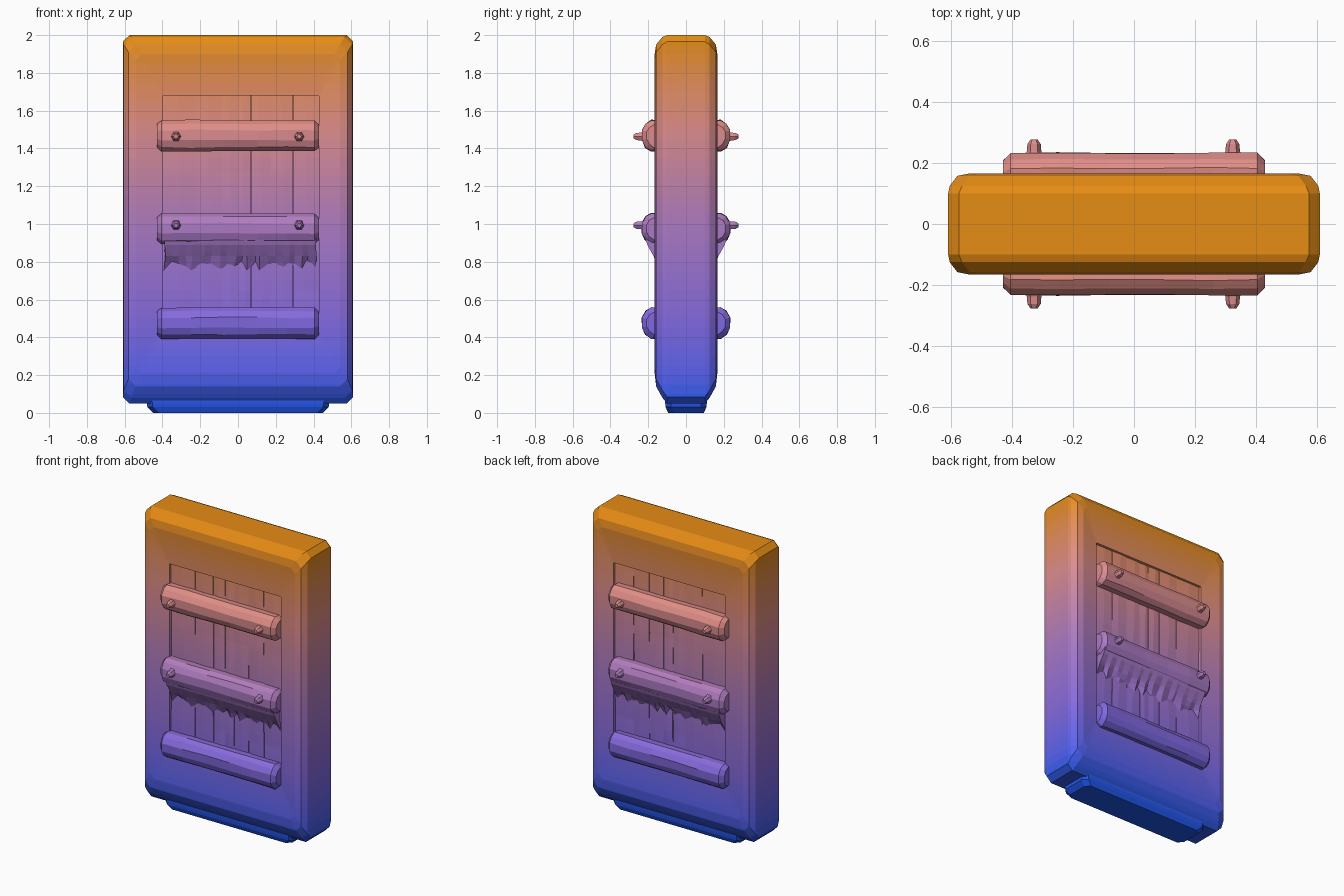
import bpy, bmesh, random

if "Cube" in bpy.data.objects:
    bpy.data.objects.remove(bpy.data.objects["Cube"])

random.seed(4)

# Height gradient: (z, red, green, blue) from blue at the foot to orange on top
STOPS = [(0.0, 30, 85, 235), (0.2, 88, 98, 240), (0.5, 132, 105, 222), (1.0, 172, 122, 192),
         (1.5, 222, 140, 138), (1.75, 228, 140, 90), (2.0, 230, 139, 20)]
BANDS = 40


def gradient(z):
    for a, b in zip(STOPS, STOPS[1:]):
        if z <= b[0]:
            t = (z - a[0]) / (b[0] - a[0])
            return [((p + (q - p) * t) / 255) ** 2.2 for p, q in zip(a[1:], b[1:])] + [1]


mats = []
for k in range(BANDS):
    m = bpy.data.materials.new(f"height_{k}")
    m.diffuse_color = gradient((k + 0.5) * 2 / BANDS)
    m.use_nodes = True
    m.node_tree.nodes["Principled BSDF"].inputs["Base Color"].default_value = m.diffuse_color
    mats.append(m)


def jit(a):
    return random.uniform(-a, a)


def make(name, bm):
    """Slice the part into height bands, colour them and link the object."""
    bmesh.ops.recalc_face_normals(bm, faces=bm.faces)
    zs = [v.co.z for v in bm.verts]
    for k in range(1, BANDS):
        z = k * 2 / BANDS
        if min(zs) < z < max(zs):
            bmesh.ops.bisect_plane(bm, geom=bm.verts[:] + bm.edges[:] + bm.faces[:],
                                   plane_co=(0, 0, z), plane_no=(0, 0, 1))
    for f in bm.faces:
        f.material_index = max(0, min(BANDS - 1, int(f.calc_center_median().z * BANDS / 2)))
    me = bpy.data.meshes.new(name)
    bm.to_mesh(me)
    bm.free()
    for m in mats:
        me.materials.append(m)
    ob = bpy.data.objects.new(name, me)
    bpy.context.collection.objects.link(ob)
    return ob


def loft(name, rings):
    """Skin a list of equal-length closed rings and cap both ends."""
    bm = bmesh.new()
    vs = [[bm.verts.new(p) for p in r] for r in rings]
    for a, b in zip(vs, vs[1:]):
        for i in range(len(a)):
            j = (i + 1) % len(a)
            bm.faces.new((a[i], a[j], b[j], b[i]))
    bm.faces.new(vs[0])
    bm.faces.new(vs[-1])
    return make(name, bm)


def mirror_y(ob):
    """Repeat a front part on the back."""
    ob.modifiers.new("mirror", 'MIRROR').use_axis = (False, True, False)
    return ob


def rect(u0, u1, v0, v1, c):
    """Rectangle with cut corners."""
    return [(u0 + c, v0), (u1 - c, v0), (u1, v0 + c), (u1, v1 - c),
            (u1 - c, v1), (u0 + c, v1), (u0, v1 - c), (u0, v0 + c)]


# Slab body: rings run from the front recess, round the edges, to the back recess
half = [
    (-0.115, (-0.40, 0.43, 0.42, 1.68, 0.004)),
    (-0.157, (-0.40, 0.43, 0.42, 1.68, 0.004)),
    (-0.166, (-0.54, 0.54, 0.21, 1.90, 0.03)),
    (-0.158, (-0.58, 0.58, 0.14, 1.95, 0.04)),
    (-0.125, (-0.605, 0.605, 0.08, 1.99, 0.04)),
    (-0.10, (-0.61, 0.61, 0.05, 2.00, 0.035)),
]
rings = half + [(-y, r) for y, r in reversed(half)]
loft("body", [[(u, y, v) for u, v in rect(*r)] for y, r in rings])

# Worn foot strip underneath
loft("foot", [[(u, v, z) for u, v in rect(-x, x, -y, y, 0.03)]
              for x, y, z in ((0.45, 0.095, 0.0), (0.48, 0.108, 0.03), (0.485, 0.112, 0.065))])

# Vertical planks inside the recess
edges = [-0.40, -0.22, -0.085, 0.0, 0.07, 0.175, 0.29, 0.43]
for i, (a, b) in enumerate(zip(edges, edges[1:])):
    front = -0.138 - random.uniform(0, 0.006)
    sections = []
    for k in range(7):
        z = 0.44 + k * (1.68 - 0.44) / 6
        y = front + jit(0.004)
        sections.append([(a + 0.001, -0.11, z), (a + 0.001, y + 0.003, z),
                         ((a + b) / 2 + jit(0.015), y, z),
                         (b - 0.001, y + 0.003, z), (b - 0.001, -0.11, z)])
    mirror_y(loft(f"plank_{i}", sections))

# Three faceted cross bars
profile = [(-0.10, -0.078), (-0.185, -0.084), (-0.218, -0.062), (-0.234, -0.025),
           (-0.234, 0.03), (-0.215, 0.065), (-0.185, 0.084), (-0.10, 0.078)]
stations = [(-0.43, 0.72), (-0.405, 0.98), (-0.25, 1.0), (-0.08, 0.97),
            (0.1, 0.97), (0.26, 0.98), (0.405, 0.98), (0.43, 0.72)]
for name, zc in (("lower_bar", 0.475), ("middle_bar", 0.975), ("upper_bar", 1.467)):
    sections = []
    for x, s in stations:
        sections.append([(x, -0.10 + (y + 0.10) * (0.3 + 0.7 * s) + jit(0.002),
                          zc + z * s + jit(0.003)) for y, z in profile])
    mirror_y(loft(name, sections))

# Pointed studs on the two higher bars
for zc in (0.993, 1.463):
    for x in (-0.328, 0.324):
        rings = []
        for y, r in ((-0.215, 0.034), (-0.238, 0.024), (-0.262, 0.022), (-0.277, 0.012)):
            rings.append([(x + r * u, y, zc + r * v) for u, v in
                          ((1, 0), (0.5, 0.87), (-0.5, 0.87), (-1, 0), (-0.5, -0.87), (0.5, -0.87))])
        mirror_y(loft("stud", rings))

# Ragged drape hanging below the middle bar
sections = []
count = 22
for i in range(count + 1):
    x = -0.385 + i * 0.80 / count + jit(0.008)
    fold = random.uniform(0.004, 0.012) if i % 2 else 0.0
    end = random.uniform(0.74, 0.79) + fold * 2
    sections.append([(x, -0.12, 0.93), (x, -0.218, 0.93), (x, -0.205 + fold * 0.2, 0.89),
                     (x + jit(0.006), -0.172 + fold, 0.83), (x + jit(0.006), -0.138 + fold * 0.5, end),
                     (x, -0.115, end)])
mirror_y(loft("drape", sections))
